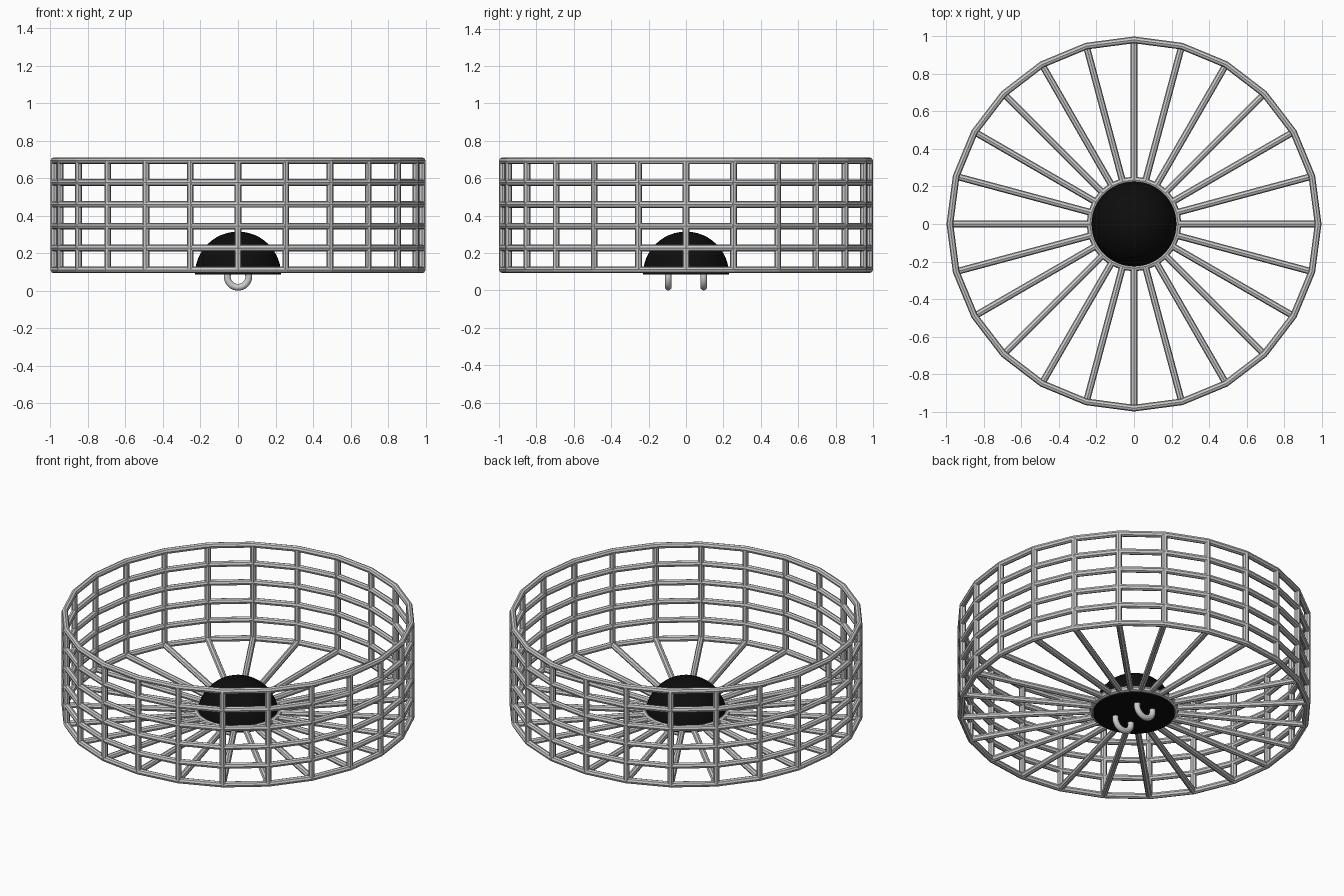
import bpy, bmesh
from math import cos, sin, tau, pi
from mathutils import Vector

if "Cube" in bpy.data.objects:
    bpy.data.objects.remove(bpy.data.objects["Cube"])

SIDES = 24
R = 0.982        # basket radius, to wire centre
HUB = 0.235      # hub ring radius
W = 0.018        # wire radius
Z0, Z1 = 0.111, 0.693


def polar(r, a, z):
    return Vector((r * cos(a), r * sin(a), z))


def ring(name, r, z):
    bpy.ops.mesh.primitive_torus_add(major_segments=SIDES, minor_segments=8,
                                     major_radius=r, minor_radius=W, location=(0, 0, z))
    bpy.context.object.name = name


def rod(bm, a, b):
    d = b - a
    m = d.to_track_quat('Z', 'Y').to_matrix().to_4x4()
    m.translation = (a + b) / 2
    bmesh.ops.create_cone(bm, cap_ends=True, segments=8, radius1=W, radius2=W,
                          depth=d.length, matrix=m)


def mesh_object(name, bm):
    me = bpy.data.meshes.new(name)
    bm.to_mesh(me)
    bm.free()
    ob = bpy.data.objects.new(name, me)
    bpy.context.collection.objects.link(ob)
    return ob


# Horizontal wire hoops and the hub ring
for i in range(6):
    ring(f"hoop_{i + 1}", R, Z0 + (Z1 - Z0) * i / 5)
ring("hub_ring", HUB, Z0)

# Upright wires and floor spokes
uprights, spokes = bmesh.new(), bmesh.new()
for i in range(SIDES):
    a = tau * i / SIDES
    rod(uprights, polar(R, a, Z0), polar(R, a, Z1))
    rod(spokes, polar(HUB, a, Z0), polar(R, a, Z0))
mesh_object("upright_wires", uprights)
mesh_object("floor_spokes", spokes)

# Black half-sphere hub with a closed base
bm = bmesh.new()
bmesh.ops.create_uvsphere(bm, u_segments=48, v_segments=24, radius=0.23)
cut = bmesh.ops.bisect_plane(bm, geom=bm.verts[:] + bm.edges[:] + bm.faces[:], dist=1e-4,
                             plane_co=(0, 0, 0), plane_no=(0, 0, -1), clear_outer=True)
rim = [e for e in bm.edges if e.is_boundary]
bmesh.ops.holes_fill(bm, edges=rim, sides=0)
bmesh.ops.recalc_face_normals(bm, faces=bm.faces[:])
dome = mesh_object("hub_dome", bm)
dome.location.z = 0.085
black = bpy.data.materials.new("black")
black.diffuse_color = (0.004, 0.004, 0.004, 1)
black.use_nodes = True
black.node_tree.nodes["Principled BSDF"].inputs["Base Color"].default_value = black.diffuse_color
dome.data.materials.append(black)
bpy.ops.object.select_all(action='DESELECT')
dome.select_set(True)
bpy.context.view_layer.objects.active = dome
bpy.ops.object.shade_smooth_by_angle()

# Two hanging loops under the hub
for side, y in (("front", -0.095), ("back", 0.095)):
    bpy.ops.mesh.primitive_torus_add(major_segments=36, minor_segments=12, major_radius=0.057,
                                     minor_radius=0.018, location=(0, y, 0.075),
                                     rotation=(pi / 2, 0, 0))
    bpy.context.object.name = f"{side}_loop"
    bpy.ops.object.shade_smooth()
